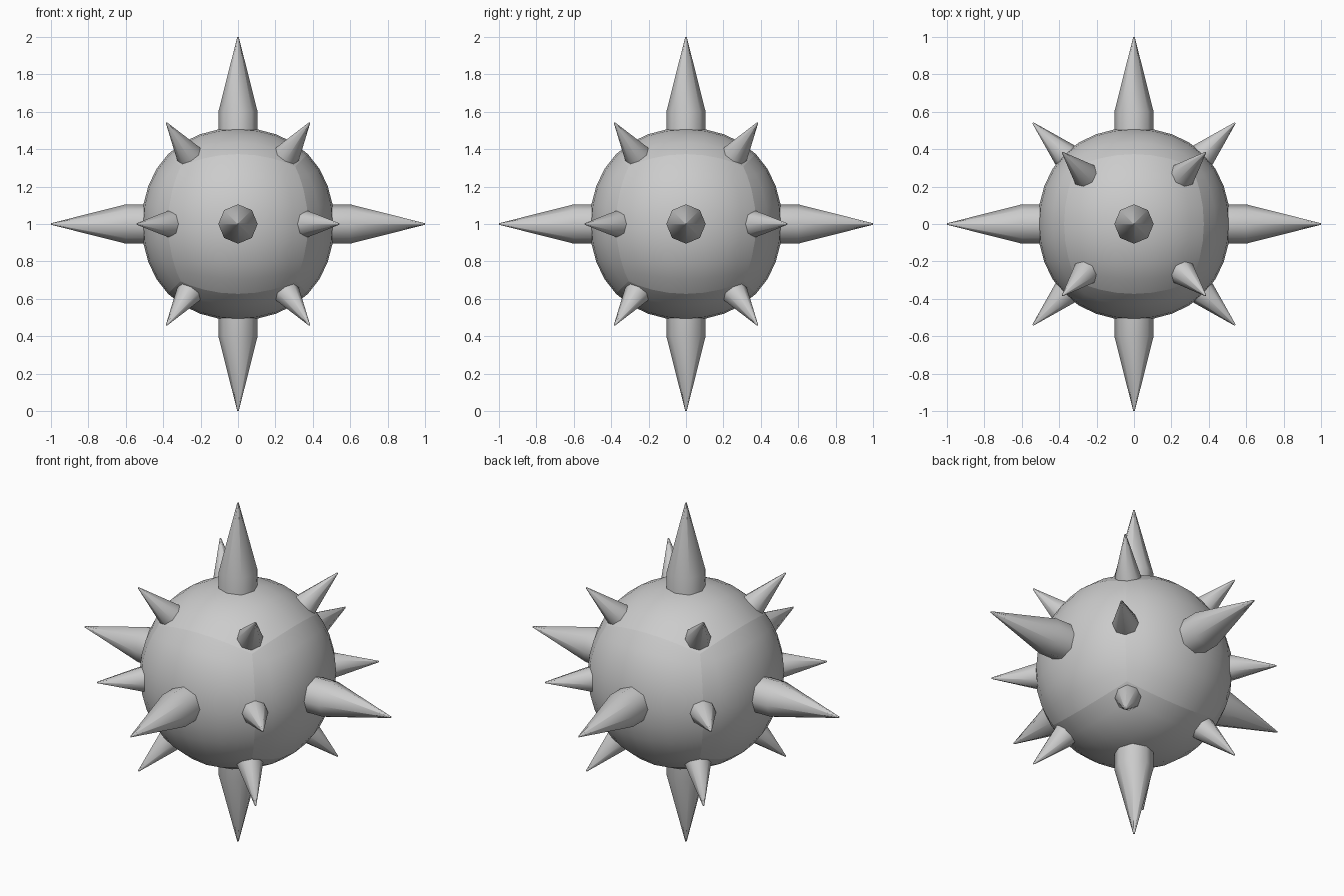
import bpy, bmesh, math
from mathutils import Vector, Matrix

if "Cube" in bpy.data.objects:
    bpy.data.objects.remove(bpy.data.objects["Cube"])

CENTRE = Vector((0, 0, 1))


def finish(bm, name):
    bmesh.ops.recalc_face_normals(bm, faces=bm.faces)
    me = bpy.data.meshes.new(name)
    bm.to_mesh(me)
    bm.free()
    ob = bpy.data.objects.new(name, me)
    bpy.context.collection.objects.link(ob)
    bpy.context.view_layer.objects.active = ob
    ob.select_set(True)
    bpy.ops.object.shade_smooth_by_angle(angle=math.radians(50))
    ob.select_set(False)
    return ob


def spike(name, direction, radius, shoulder, tip):
    """Eight-sided stud with a straight root and a conical point."""
    bm = bmesh.new()
    rings = []
    for dist, r in ((0.40, radius), (shoulder, radius), (tip, 0.004)):
        rings.append([bm.verts.new((r * math.cos(k * math.pi / 4),
                                    r * math.sin(k * math.pi / 4), dist)) for k in range(8)])
    for low, high in zip(rings, rings[1:]):
        for k in range(8):
            n = (k + 1) % 8
            bm.faces.new((low[k], low[n], high[n], high[k]))
    bm.faces.new(rings[0])
    bm.faces.new(rings[-1])
    # tilt from vertical, then turn about z
    d = Vector(direction).normalized()
    turn = Matrix.Rotation(math.atan2(d.y, d.x), 4, 'Z')
    tilt = Matrix.Rotation(math.acos(d.z), 4, 'Y')
    bm.transform(Matrix.Translation(CENTRE) @ turn @ tilt)
    return finish(bm, name)


# round body: subdivided cube
bm = bmesh.new()
bmesh.ops.create_cube(bm, size=1.226)
bm.transform(Matrix.Translation(CENTRE))
body = finish(bm, "body")
sub = body.modifiers.new("round", 'SUBSURF')
sub.levels = sub.render_levels = 3
for p in body.data.polygons:
    p.use_smooth = True

# six long spikes on the axes
for axis in range(3):
    for s in (-1, 1):
        d = [0, 0, 0]
        d[axis] = s
        spike("long_spike", d, 0.105, 0.60, 1.0)

# twelve short spikes: a level ring and two rings at 45 degrees up and down
for sx in (-1, 1):
    for sy in (-1, 1):
        for h in (-1, 0, 1):
            spike("short_spike", (sx, sy, h * math.sqrt(2)), 0.07, 0.53, 0.765)
